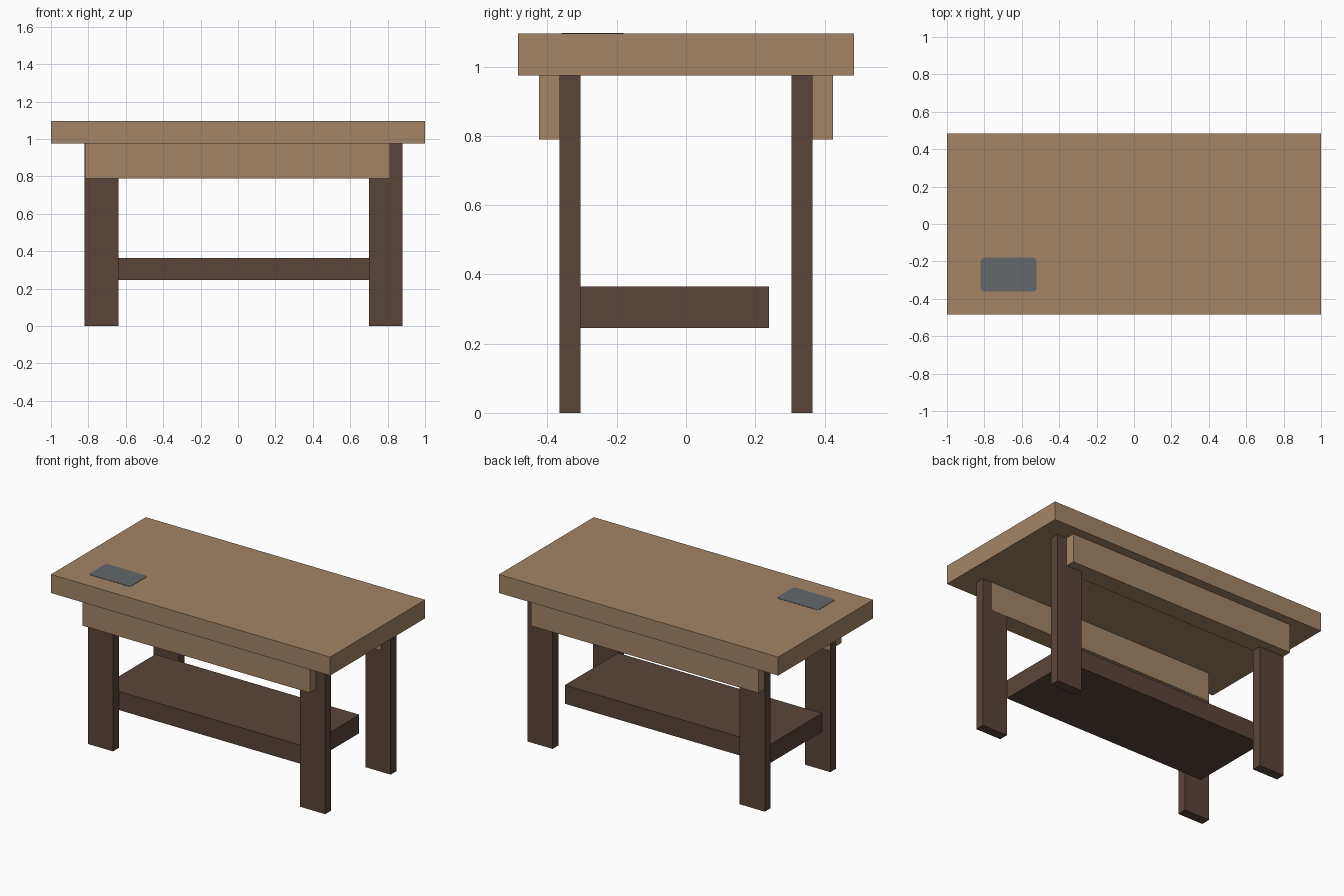
import bpy
import bmesh
from mathutils import Vector

cube = bpy.data.objects.get("Cube")
if cube:
    bpy.data.objects.remove(cube, do_unlink=True)


def make_material(name, rgb):
    mat = bpy.data.materials.new(name)
    mat.use_nodes = True
    colour = (*rgb, 1.0)
    mat.diffuse_color = colour
    mat.node_tree.nodes["Principled BSDF"].inputs["Base Color"].default_value = colour
    return mat


light_wood = make_material("light wood", (0.37, 0.235, 0.133))
dark_wood = make_material("dark wood", (0.10, 0.06, 0.043))
slate = make_material("slate grey", (0.125, 0.138, 0.145))


def add_box(name, low, high, mat, corner=0.0):
    """Box between two opposite corners, optionally with rounded upright edges."""
    low, high = Vector(low), Vector(high)
    size, centre = high - low, (low + high) / 2
    bm = bmesh.new()
    bmesh.ops.create_cube(bm, size=1)
    bmesh.ops.scale(bm, vec=size, verts=bm.verts)
    if corner:
        upright = [e for e in bm.edges
                   if abs(e.verts[0].co.z - e.verts[1].co.z) > size.z / 2]
        bmesh.ops.bevel(bm, geom=upright, offset=corner, segments=3,
                        profile=0.5, affect='EDGES')
    mesh = bpy.data.meshes.new(name)
    bm.to_mesh(mesh)
    bm.free()
    mesh.materials.append(mat)
    obj = bpy.data.objects.new(name, mesh)
    obj.location = centre
    bpy.context.collection.objects.link(obj)
    return obj


TOP_LOW, TOP_HIGH = 0.975, 1.095

# Thick table top with a small flat plate set on it
add_box("table_top", (-1, -0.485, TOP_LOW), (1, 0.485, TOP_HIGH), light_wood)
add_box("top_plate", (-0.82, -0.36, TOP_HIGH - 0.002),
        (-0.52, -0.18, TOP_HIGH + 0.002), slate, corner=0.02)

# Legs and side rails, front and back
for place, side in (("front", -1), ("back", 1)):
    leg_y = sorted((side * 0.305, side * 0.365))
    for hand, x0, x1 in (("right", -0.82, -0.64), ("left", 0.70, 0.88)):
        add_box(f"{place}_{hand}_leg", (x0, leg_y[0], 0),
                (x1, leg_y[1], TOP_LOW), dark_wood)
    rail_y = sorted((side * 0.304, side * 0.425))
    add_box(f"{place}_rail", (-0.817, rail_y[0], 0.79),
            (0.813, rail_y[1], TOP_LOW), light_wood)

# Lower shelf between the legs
add_box("lower_shelf", (-0.76, -0.305, 0.245), (0.70, 0.24, 0.365), dark_wood)
